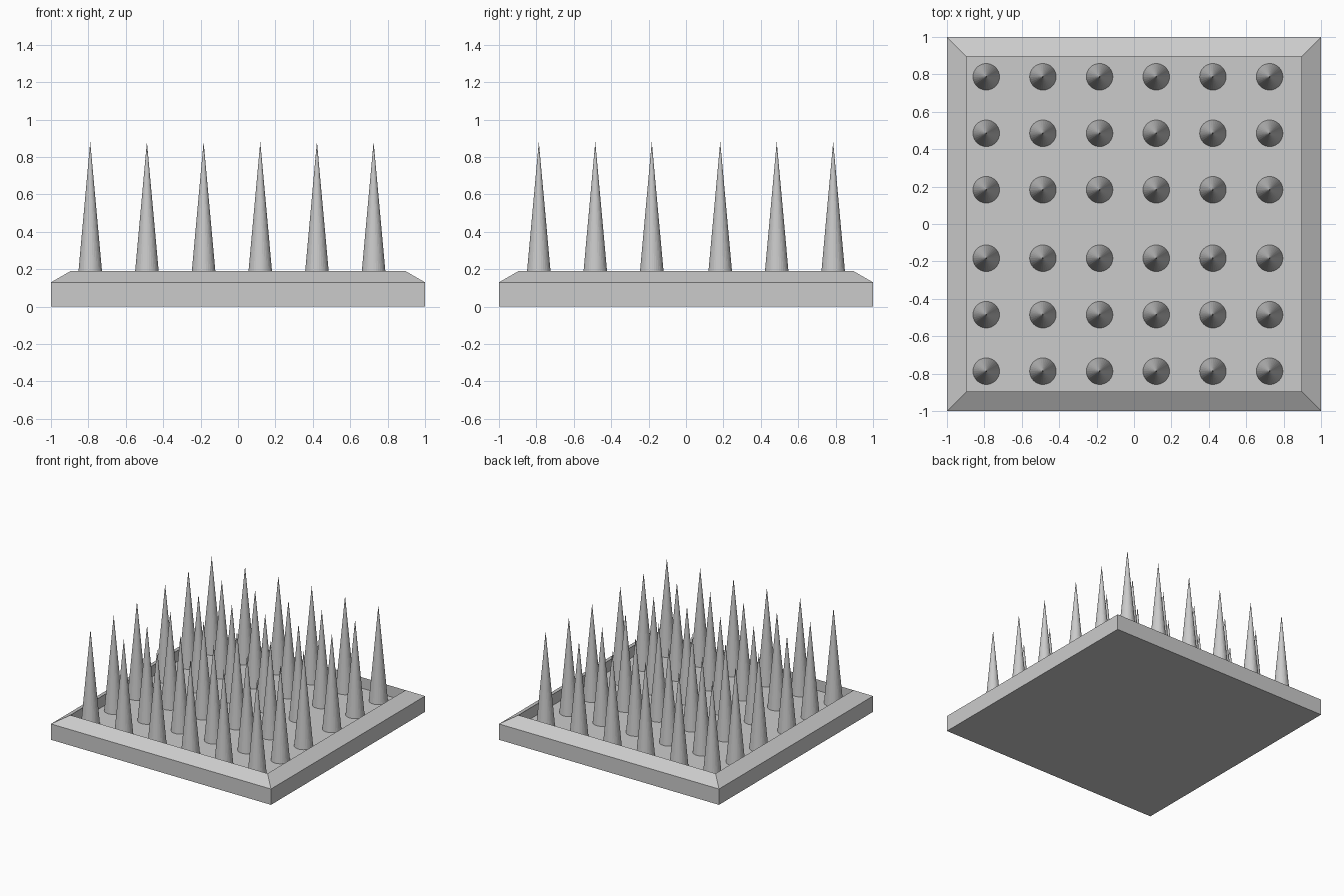
import bpy, bmesh

if "Cube" in bpy.data.objects:
    bpy.data.objects.remove(bpy.data.objects["Cube"])

OUTER, INNER = 1.0, 0.896      # half-widths of tray and recess
WALL_Z, RIM_Z, FLOOR_Z = 0.13, 0.19, 0.10
TIP_Z, SPIKE_R = 0.882, 0.071


def add_object(name, bm):
    bmesh.ops.recalc_face_normals(bm, faces=bm.faces)
    mesh = bpy.data.meshes.new(name)
    bm.to_mesh(mesh)
    bm.free()
    obj = bpy.data.objects.new(name, mesh)
    bpy.context.collection.objects.link(obj)
    return obj


# Tray: square rings from the underside, over the sloped rim, down to the recessed floor
bm = bmesh.new()
profile = [(OUTER, 0), (OUTER, WALL_Z), (INNER, RIM_Z), (INNER, FLOOR_Z)]
rings = [[bm.verts.new((sx * r, sy * r, z))
          for sx, sy in ((-1, -1), (1, -1), (1, 1), (-1, 1))]
         for r, z in profile]
for low, high in zip(rings, rings[1:]):
    for i in range(4):
        j = (i + 1) % 4
        bm.faces.new((low[i], low[j], high[j], high[i]))
bm.faces.new(rings[0][::-1])
bm.faces.new(rings[-1])
add_object("tray", bm)

# Spike: one cone mesh shared by the whole grid
bm = bmesh.new()
bmesh.ops.create_cone(bm, cap_ends=True, segments=32, radius1=SPIKE_R,
                      radius2=0, depth=TIP_Z - FLOOR_Z)
first = add_object("spike", bm)

# Grid of spikes: even columns, rows in two groups of three with a wider middle gap
columns = [-0.79 + 0.303 * i for i in range(6)]
rows = [side * (0.183 + 0.302 * i) for side in (-1, 1) for i in range(3)]
spots = [(x, y) for y in rows for x in columns]
for n, (x, y) in enumerate(spots):
    if n == 0:
        spike = first
    else:
        spike = first.copy()
        bpy.context.collection.objects.link(spike)
    spike.location = (x, y, (TIP_Z + FLOOR_Z) / 2)
